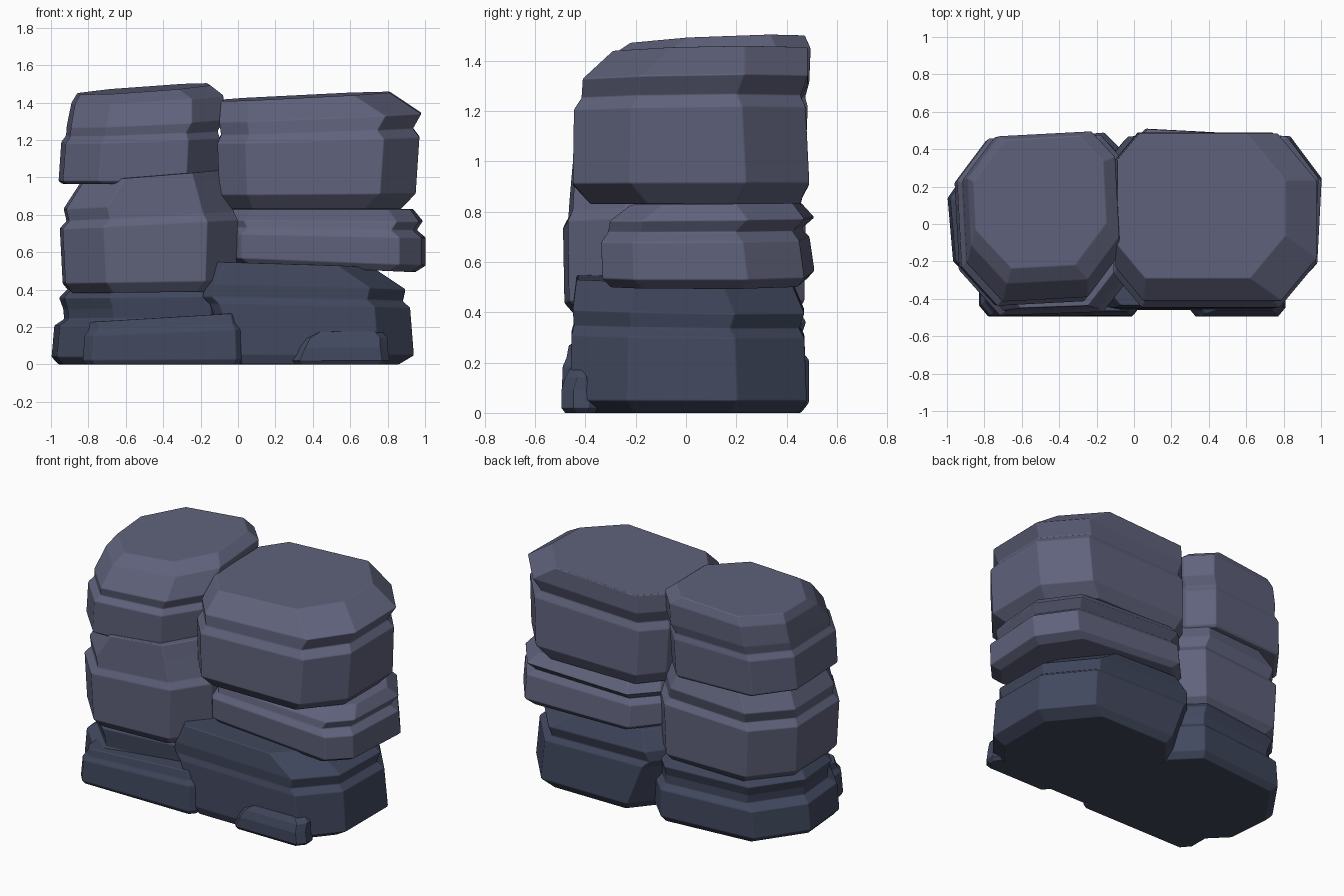
import bpy, bmesh, math
from mathutils import Vector, Matrix


def stone_material(name, rgb):
    m = bpy.data.materials.new(name)
    m.diffuse_color = (*rgb, 1)
    return m


DARK = stone_material("dark_stone", (0.054, 0.066, 0.113))
LIGHT = stone_material("light_stone", (0.115, 0.123, 0.200))


def rock(name, mat, rings, cuts, tilt0=(0, 0), tilt1=(0, 0), turn=0):
    """Loft chamfered rectangles (z, left, right, front, back); tilt blends bottom to top.
    cuts = corner chamfers: front left, front right, back right, back left."""
    bm = bmesh.new()
    z0, z1 = rings[0][0], rings[-1][0]
    cx = sum(r[1] + r[2] for r in rings) / len(rings) / 2
    cy = sum(r[3] + r[4] for r in rings) / len(rings) / 2
    rot = Matrix.Rotation(math.radians(turn), 3, 'Z')
    fl, fr, br, bl = cuts
    k = 1.2
    loops = []
    for z, l, r, f, b in rings:
        t = (z - z0) / (z1 - z0)
        sx, sy = (tilt0[i] * (1 - t) + tilt1[i] * t for i in (0, 1))
        plan = [(l + fl, f), (r - fr, f), (r, f + fr * k), (r, b - br * k),
                (r - br, b), (l + bl, b), (l, b - bl * k), (l, f + fl * k)]
        loop = []
        for x, y in plan:
            p = rot @ Vector((x - cx, y - cy, 0))
            loop.append(bm.verts.new((p.x + cx, p.y + cy, z + sx * p.x + sy * p.y)))
        loops.append(loop)
    for a, b in zip(loops, loops[1:]):
        for i in range(8):
            j = (i + 1) % 8
            bm.faces.new((a[i], a[j], b[j], b[i]))
    bm.faces.new(loops[0][::-1])
    bm.faces.new(loops[-1])
    bmesh.ops.recalc_face_normals(bm, faces=bm.faces)
    for face in bm.faces:
        face.smooth = True
    me = bpy.data.meshes.new(name)
    bm.to_mesh(me)
    bm.free()
    ob = bpy.data.objects.new(name, me)
    bpy.context.collection.objects.link(ob)
    me.materials.append(mat)
    # softly worn edges
    bev = ob.modifiers.new("worn_edges", 'BEVEL')
    bev.width = 0.006
    bev.segments = 2
    bev.limit_method = 'ANGLE'
    bev.angle_limit = math.radians(3)
    bev.harden_normals = True
    return ob


# Left column, bottom to top
rock("left_base_rock", DARK, [
    (0, -.95, 0, -.40, .43), (.04, -.985, .02, -.42, .46), (.21, -.97, .02, -.42, .46),
    (.245, -.92, 0, -.39, .43), (.30, -.925, 0, -.395, .43), (.36, -.945, 0, -.40, .45),
    (.41, -.90, -.04, -.36, .42)], (.22, .18, .14, .23), tilt1=(.01, 0), turn=5)
rock("left_middle_rock", LIGHT, [
    (.385, -.89, -.06, -.43, .42), (.44, -.93, -.02, -.475, .46), (.75, -.945, -.01, -.48, .465),
    (.79, -.91, -.03, -.46, .44), (.86, -.925, -.05, -.455, .46),
    (1.01, -.83, -.09, -.445, .40)], (.21, .17, .15, .2),
    tilt0=(.01, 0), tilt1=(.08, .01), turn=2)
rock("left_top_rock", LIGHT, [
    (.965, -.93, -.13, -.40, .45), (.98, -.95, -.12, -.42, .46), (1.20, -.935, -.11, -.425, .47),
    (1.235, -.91, -.12, -.395, .46), (1.29, -.905, -.09, -.405, .475), (1.415, -.88, -.085, -.31, .48),
    (1.468, -.85, -.15, -.23, .46)], (.18, .18, .12, .18), tilt1=(.07, .04), turn=3)

# Right column, bottom to top
rock("right_base_rock", DARK, [
    (0, -.02, .86, -.44, .45), (.05, -.05, .94, -.46, .48), (.31, -.15, .92, -.455, .47),
    (.345, -.19, .88, -.445, .45), (.41, -.17, .895, -.45, .47), (.525, -.12, .72, -.435, .42)],
    (.05, .19, .23, .14), tilt1=(-.03, -.02))
rock("right_middle_rock", LIGHT, [
    (.515, -.05, .94, -.28, .46), (.55, -.09, .995, -.31, .49), (.69, -.09, .995, -.315, .47),
    (.725, -.06, .95, -.29, .44), (.77, -.08, .98, -.28, .49), (.83, -.05, .93, -.20, .44)],
    (.13, .11, .18, .13), tilt0=(-.045, 0), tilt1=(0, .01), turn=-3)
rock("right_top_rock", LIGHT, [
    (.83, -.07, .87, -.38, .45), (.91, -.10, .95, -.45, .49), (1.20, -.11, .97, -.445, .475),
    (1.245, -.09, .935, -.415, .455), (1.32, -.10, .98, -.41, .485),
    (1.435, -.09, .81, -.29, .485)], (.15, .19, .21, .12), tilt1=(.05, .02))

# Low rocks at the front foot
rock("left_foot_rock", DARK, [
    (0, -.82, .01, -.48, -.05), (.025, -.83, .02, -.495, -.05), (.17, -.82, .015, -.49, -.05),
    (.20, -.80, .0, -.475, -.07), (.25, -.79, -.01, -.465, -.1)],
    (.05, .03, .03, .03), tilt1=(.06, 0))
rock("right_foot_rock", DARK, [
    (0, .29, .79, -.48, -.36), (.02, .28, .81, -.495, -.35), (.09, .31, .80, -.495, -.35),
    (.14, .335, .80, -.48, -.36), (.175, .39, .77, -.46, -.38)],
    (.05, .04, .03, .03), tilt1=(.01, 0))
